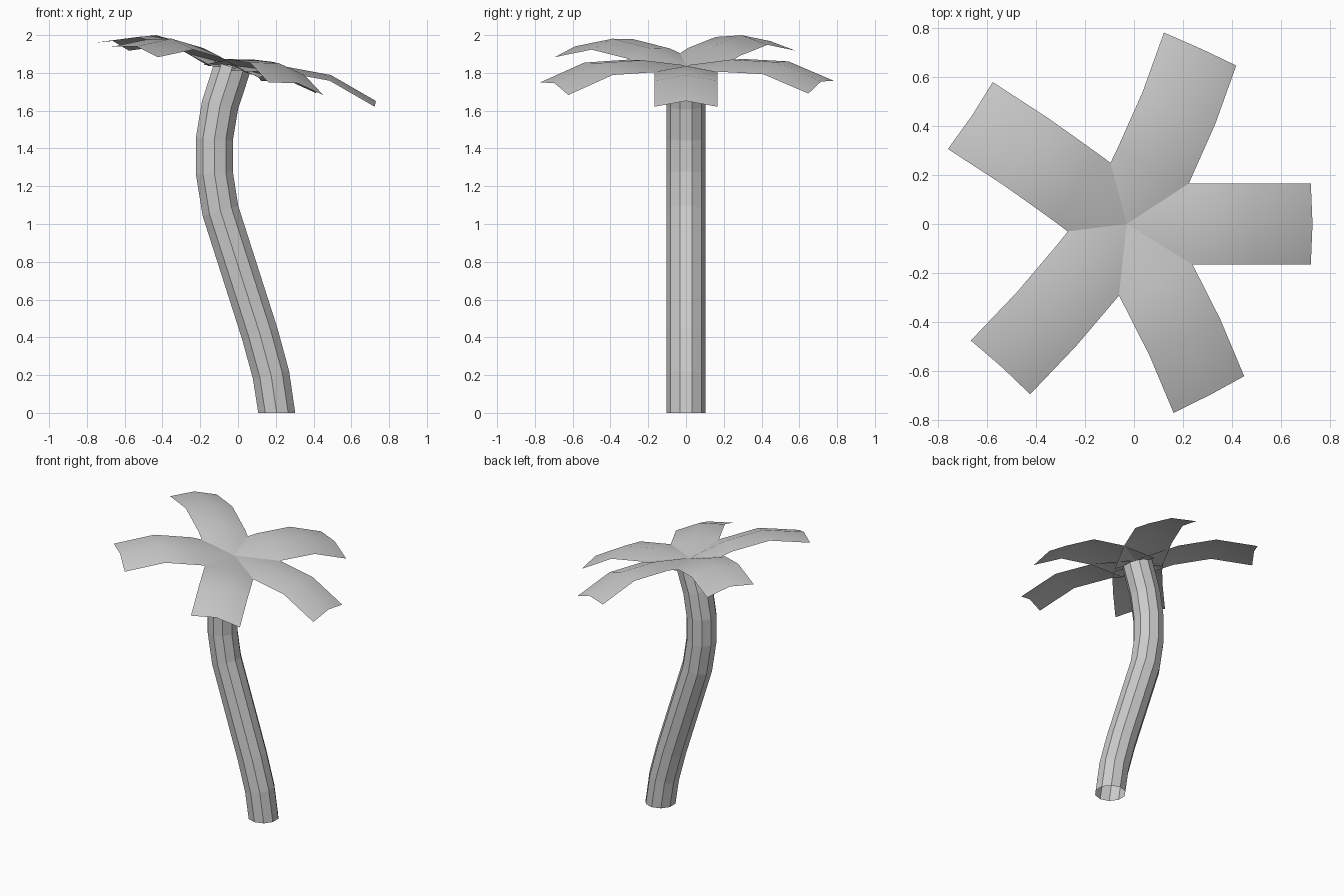
import bpy
from math import sin, cos, pi, radians, atan
from mathutils import Matrix, Vector

if "Cube" in bpy.data.objects:
    bpy.data.objects.remove(bpy.data.objects["Cube"])


def make_object(name, verts, faces, smooth=False):
    mesh = bpy.data.meshes.new(name)
    mesh.from_pydata(verts, [], faces)
    mesh.update()
    for p in mesh.polygons:
        p.use_smooth = smooth
    obj = bpy.data.objects.new(name, mesh)
    bpy.context.collection.objects.link(obj)
    return obj


def grid_faces(rows, cols, closed=False):
    n = cols if closed else cols - 1
    return [(r * cols + c, r * cols + (c + 1) % cols,
             (r + 1) * cols + (c + 1) % cols, (r + 1) * cols + c)
            for r in range(rows - 1) for c in range(n)]


# Trunk: open ten-sided tube swept along an S-shaped path (x, z)
PATH = [(0.205, 0.005), (0.175, 0.2), (0.115, 0.42), (-0.093, 1.07),
        (-0.125, 1.27), (-0.125, 1.45), (-0.095, 1.63), (-0.03, 1.83)]
SIDES, RADIUS = 10, 0.103
verts = []
for i, (x, z) in enumerate(PATH):
    a, b = PATH[max(i - 1, 0)], PATH[min(i + 1, len(PATH) - 1)]
    d = Vector((b[0] - a[0], 0, b[1] - a[1])).normalized()
    if i == 0:
        d = Vector((0, 0, 1))
    across = Vector((d.z, 0, -d.x))
    for s in range(SIDES):
        t = 2 * pi * s / SIDES - pi / 2
        verts.append(Vector((x, 0, z)) + across * RADIUS * cos(t)
                     + Vector((0, RADIUS * sin(t), 0)))
for v in verts[:SIDES]:
    v.z = 0
make_object("trunk", verts, grid_faces(len(PATH), SIDES, True))

# Fronds: five arched strips with a raised middle ridge, on a tilted crown
PROFILE = [(0.0, 0.0), (0.26, 0.055), (0.52, 0.066), (0.783, -0.015)]
HALF_WIDTH, DROP = 0.166, 0.031
crown = Matrix.Translation((-0.03, 0, 1.84)) @ Matrix.Rotation(atan(0.228), 4, 'Y')
for i, angle in enumerate((0, 66, 145.5, -131.5, -63)):
    verts = [(r, y, h - DROP * abs(y) / HALF_WIDTH)
             for r, h in PROFILE for y in (-HALF_WIDTH, 0, HALF_WIDTH)]
    faces = [f[::-1] for f in grid_faces(len(PROFILE), 3)]
    frond = make_object(f"frond_{i + 1}", verts, faces, True)
    frond.matrix_world = crown @ Matrix.Rotation(radians(angle), 4, 'Z')
